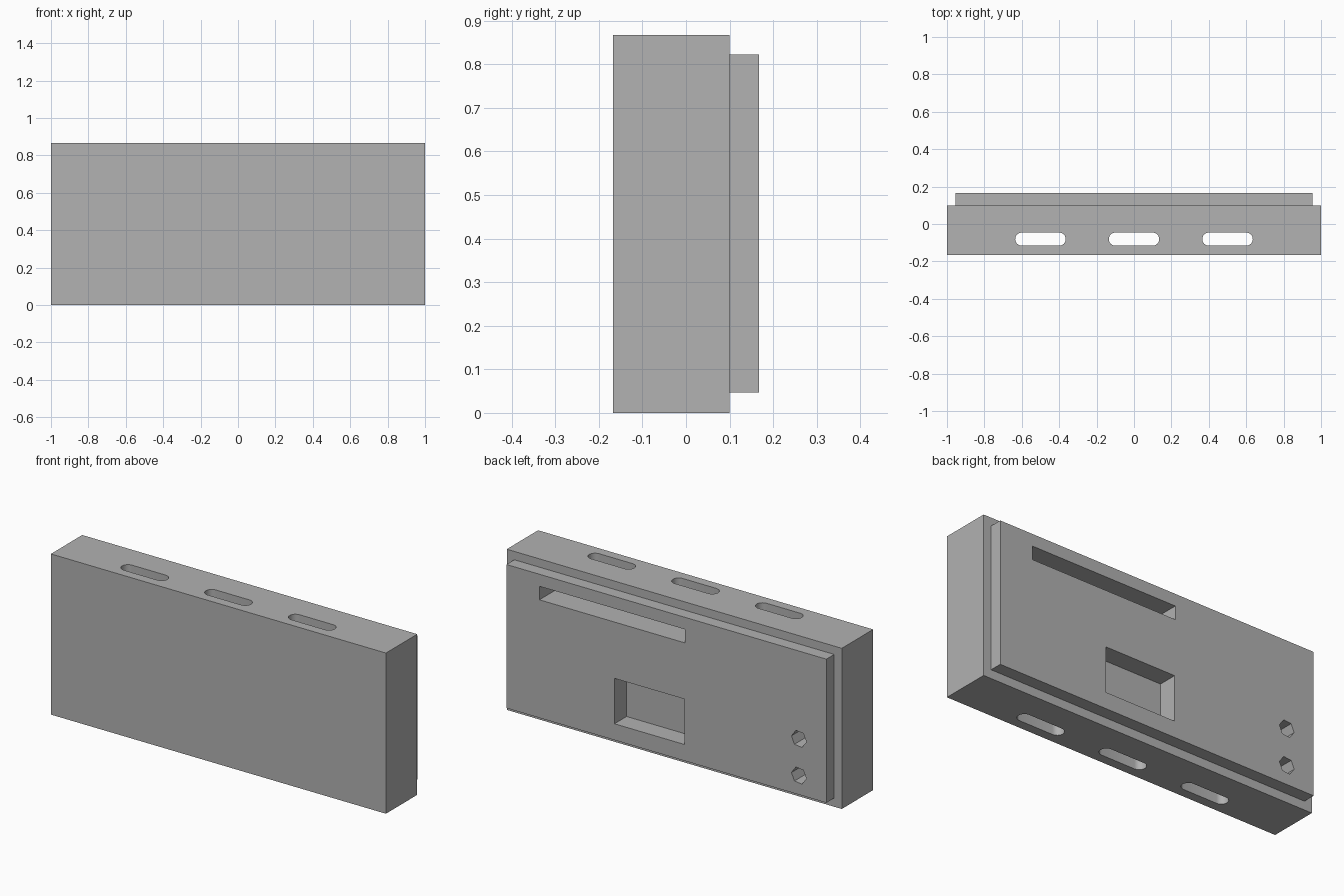
import bpy
import bmesh
from math import cos, sin, pi, radians
from mathutils import Vector

cube = bpy.data.objects.get("Cube")
if cube:
    bpy.data.objects.remove(cube, do_unlink=True)

grey = bpy.data.materials.new("plain_grey")
grey.use_nodes = True
colour = (0.445, 0.445, 0.445, 1)
grey.diffuse_color = colour
grey.node_tree.nodes["Principled BSDF"].inputs["Base Color"].default_value = colour


def prism(name, outline, depth):
    """Extrude a closed 3D outline along the depth vector."""
    bm = bmesh.new()
    face = bm.faces.new([bm.verts.new(p) for p in outline])
    ext = bmesh.ops.extrude_face_region(bm, geom=[face])
    moved = [v for v in ext["geom"] if isinstance(v, bmesh.types.BMVert)]
    bmesh.ops.translate(bm, verts=moved, vec=Vector(depth))
    bmesh.ops.recalc_face_normals(bm, faces=bm.faces)
    mesh = bpy.data.meshes.new(name)
    bm.to_mesh(mesh)
    bm.free()
    mesh.materials.append(grey)
    obj = bpy.data.objects.new(name, mesh)
    bpy.context.collection.objects.link(obj)
    return obj


def block(name, x0, x1, y0, y1, z0, z1):
    outline = [(x0, y0, z0), (x1, y0, z0), (x1, y0, z1), (x0, y0, z1)]
    return prism(name, outline, (0, y1 - y0, 0))


def slot_cutter(cx, cy, half, r, steps=12):
    """Rounded slot running straight through from bottom to top."""
    outline = []
    for side, start in ((1, -pi / 2), (-1, pi / 2)):
        for i in range(steps + 1):
            a = start + pi * i / steps
            outline.append((cx + side * (half - r) + r * cos(a), cy + r * sin(a), -0.1))
    return prism("slot_cutter", outline, (0, 0, 1.1))


def hex_cutter(cx, cz, r, y0):
    angles = [radians(6 + 60 * i) for i in range(6)]
    outline = [(cx + r * cos(a), y0, cz + r * sin(a)) for a in angles]
    return prism("hex_cutter", outline, (0, 0.3, 0))


def cut(obj, cutters):
    bpy.context.view_layer.objects.active = obj
    for c in cutters:
        mod = obj.modifiers.new("cut", "BOOLEAN")
        mod.operation = "DIFFERENCE"
        mod.solver = "EXACT"
        mod.object = c
        bpy.ops.object.modifier_apply(modifier=mod.name)


# Main box and raised back panel
body = block("main_body", -1, 1, -0.167, 0.1, 0, 0.867)
panel = block("back_panel", -0.955, 0.955, 0.1, 0.167, 0.047, 0.822)

# Vertical slots, then the pockets and hexagonal holes opening at the back
slots = [slot_cutter(x, -0.081, 0.135, 0.035) for x in (-0.5, 0, 0.5)]
pockets = [
    block("long_slot_cutter", -0.112, 0.758, 0.015, 0.3, 0.684, 0.757),
    block("window_cutter", -0.108, 0.31, 0.064, 0.3, 0.135, 0.38),
    hex_cutter(-0.791, 0.348, 0.045, 0.05),
    hex_cutter(-0.791, 0.15, 0.045, 0.05),
]
cut(body, slots + pockets)
cut(panel, pockets)
for c in slots + pockets:
    bpy.data.objects.remove(c, do_unlink=True)

# Smooth slot ends with sharp box edges
for obj in (body, panel):
    bpy.ops.object.select_all(action="DESELECT")
    obj.select_set(True)
    bpy.context.view_layer.objects.active = obj
    bpy.ops.object.shade_smooth_by_angle(angle=radians(30))
